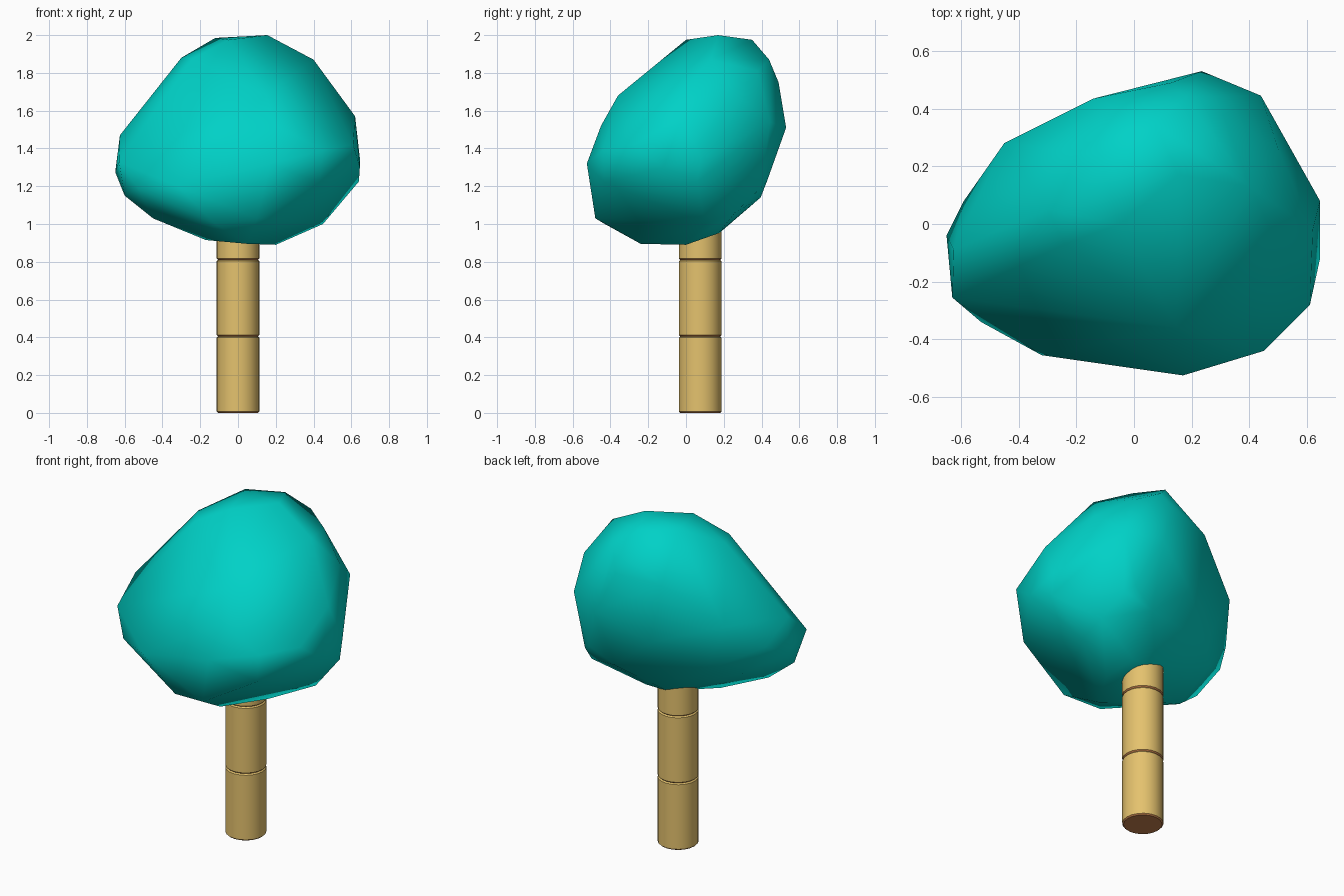
import bpy, bmesh, math
from mathutils import Vector

if "Cube" in bpy.data.objects:
    bpy.data.objects.remove(bpy.data.objects["Cube"])


def material(name, rgb):
    m = bpy.data.materials.new(name)
    m.diffuse_color = (*rgb, 1)
    m.use_nodes = True
    m.node_tree.nodes["Principled BSDF"].inputs["Base Color"].default_value = m.diffuse_color
    return m


teal = material("teal leaves", (0.0, 0.64, 0.57))
wood = material("tan bark", (0.78, 0.54, 0.155))
core = material("brown cut wood", (0.56, 0.22, 0.075))


def add_object(name, bm, mats, angle):
    mesh = bpy.data.meshes.new(name)
    bm.to_mesh(mesh)
    bm.free()
    for m in mats:
        mesh.materials.append(m)
    ob = bpy.data.objects.new(name, mesh)
    bpy.context.collection.objects.link(ob)
    bpy.ops.object.select_all(action='DESELECT')
    ob.select_set(True)
    bpy.context.view_layer.objects.active = ob
    bpy.ops.object.shade_smooth_by_angle(angle=math.radians(angle))
    return ob


# Trunk: three stacked logs with small rounded rims and brown cut ends
def trunk_log(name, z0, height=0.405, radius=0.113, sides=20, centre_y=0.075):
    bm = bmesh.new()
    bmesh.ops.create_cone(bm, cap_ends=True, segments=sides, radius1=radius,
                          radius2=radius, depth=height)
    bmesh.ops.translate(bm, verts=bm.verts[:], vec=(0, centre_y, z0 + height / 2))
    rims = [e for e in bm.edges
            if abs(e.verts[0].co.z - e.verts[1].co.z) < 1e-4]
    bmesh.ops.bevel(bm, geom=rims, offset=0.007, segments=1, affect='EDGES')
    bmesh.ops.recalc_face_normals(bm, faces=bm.faces[:])
    bm.normal_update()
    # cut ends and the lower rim show the darker core
    for f in bm.faces:
        f.material_index = 1 if len(f.verts) > 4 or f.normal.z < -0.2 else 0
    add_object(name, bm, (wood, core), 30)


for i, name in enumerate(("lower_log", "middle_log", "upper_log")):
    trunk_log(name, i * 0.405)

# Crown: lopsided boulder shape, the convex hull of a few corner points
corners = [
    # top
    (-.12, .24, 1.985), (.155, .17, 2.0), (-.05, 0, 1.975), (.07, .35, 1.975),
    (.18, .44, 1.87), (.13, .49, 1.75), (.40, .13, 1.87), (-.30, .05, 1.88),
    (-.24, -.07, 1.875), (.31, .38, 1.81), (.5, .26, 1.69),
    # back
    (.235, .53, 1.51), (.44, .445, 1.54), (-.14, .435, 1.73), (-.45, .28, 1.5),
    (.4, .395, 1.19), (.35, .43, 1.23), (.2, .395, 1.14), (-.05, .42, 1.35),
    (-.3, .25, 1.18),
    # right
    (.62, -.02, 1.57), (.645, .08, 1.35), (.64, .06, 1.225), (.645, -.12, 1.3),
    (.61, -.28, 1.42),
    # front
    (.45, -.44, 1.39), (.17, -.525, 1.32), (.2, -.45, 1.52), (.15, -.36, 1.68),
    (-.32, -.455, 1.2), (-.53, -.34, 1.19), (.1, -.48, 1.03), (-.12, -.43, 1.0),
    (.43, -.43, 1.22),
    # left
    (-.63, -.255, 1.33), (-.625, -.09, 1.47), (-.65, -.04, 1.275),
    (-.59, .08, 1.34), (-.6, -.18, 1.15),
    # underside
    (-.45, -.15, 1.03), (-.45, .1, 1.15), (-.17, -.09, .915), (.05, -.24, .895),
    (.2, 0, .89), (0, .18, .955), (.15, .17, .95), (.45, .1, 1.0),
    (.45, .26, 1.06),
]
bm = bmesh.new()
for c in corners:
    bm.verts.new(Vector(c))
bmesh.ops.convex_hull(bm, input=bm.verts[:])
loose = [v for v in bm.verts if not v.link_faces]
bmesh.ops.delete(bm, geom=loose, context='VERTS')
bmesh.ops.recalc_face_normals(bm, faces=bm.faces[:])
add_object("crown", bm, (teal,), 50)
